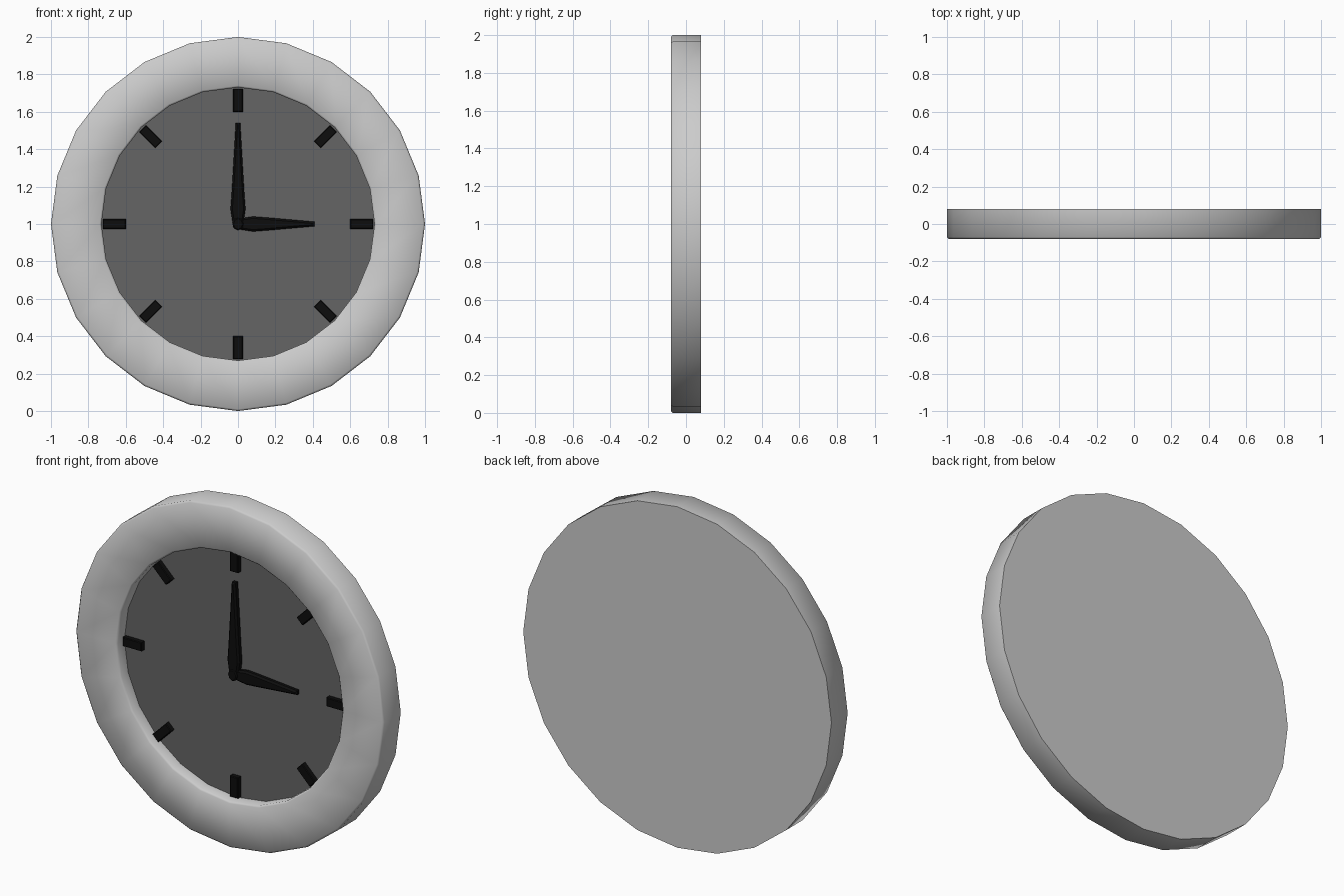
import bpy, bmesh, math
from mathutils import Matrix, Vector

if "Cube" in bpy.data.objects:
    bpy.data.objects.remove(bpy.data.objects["Cube"])

SIDES = 24
CENTRE = Matrix.Translation((0, 0, 1))
DIAL_Y = -0.01


def material(name, value):
    m = bpy.data.materials.new(name)
    m.use_nodes = True
    colour = (value, value, value, 1)
    m.diffuse_color = colour
    m.node_tree.nodes["Principled BSDF"].inputs["Base Color"].default_value = colour
    return m


light_grey = material("light grey", 0.6)
dark_grey = material("dark grey", 0.13)
black = material("black", 0.004)


def finish(bm, name, mat, smooth=None):
    bmesh.ops.recalc_face_normals(bm, faces=bm.faces)
    mesh = bpy.data.meshes.new(name)
    bm.to_mesh(mesh)
    bm.free()
    mesh.transform(CENTRE)
    mesh.materials.append(mat)
    obj = bpy.data.objects.new(name, mesh)
    bpy.context.collection.objects.link(obj)
    if smooth:
        bpy.ops.object.select_all(action="DESELECT")
        obj.select_set(True)
        bpy.context.view_layer.objects.active = obj
        bpy.ops.object.shade_smooth_by_angle(angle=math.radians(smooth))
    return obj


def ring_of_verts(bm, radius, y):
    angles = [math.tau * i / SIDES for i in range(SIDES)]
    return [bm.verts.new((radius * math.sin(a), y, radius * math.cos(a))) for a in angles]


def lathe(name, profile, mat, cap_first=False, cap_last=False, smooth=None):
    """Turn (radius, y) points around the clock axis."""
    bm = bmesh.new()
    rings = [ring_of_verts(bm, r, y) for r, y in profile]
    for a, b in zip(rings, rings[1:]):
        for i in range(SIDES):
            j = (i + 1) % SIDES
            bm.faces.new((a[i], a[j], b[j], b[i]))
    if cap_first:
        bm.faces.new(rings[0])
    if cap_last:
        bm.faces.new(rings[-1])
    return finish(bm, name, mat, smooth)


def plate(name, outline, front, back, turn, bevel):
    """Extrude an (x, z) outline in y, round it and turn it clockwise."""
    bm = bmesh.new()
    face = bm.faces.new([bm.verts.new((x, back, z)) for x, z in outline])
    out = bmesh.ops.extrude_face_region(bm, geom=[face])
    verts = [v for v in out["geom"] if isinstance(v, bmesh.types.BMVert)]
    bmesh.ops.translate(bm, verts=verts, vec=Vector((0, front - back, 0)))
    edges = [e for e in bm.edges if all(abs(v.co.y - front) < 1e-5 for v in e.verts)]
    bmesh.ops.bevel(bm, geom=edges, offset=bevel, segments=1, affect="EDGES")
    bm.transform(Matrix.Rotation(math.radians(turn), 4, "Y"))
    return finish(bm, name, black)


# Case with a softened front rim, recessed inner wall and closed back
lathe("case", [(1, 0.08), (1, -0.07), (0.99, -0.08), (0.74, -0.08),
               (0.73, -0.07), (0.73, DIAL_Y + 0.01)],
      light_grey, cap_first=True, smooth=50)

# Dial
lathe("dial", [(0.73, DIAL_Y)], dark_grey, cap_last=True)

# Hour marks
for i in range(8):
    plate(f"hour_mark_{i + 1}", [(-0.026, 0.6), (0.026, 0.6), (0.026, 0.722), (-0.026, 0.722)],
          DIAL_Y - 0.03, DIAL_Y, 45 * i, 0.004)


def hand(name, length, front, turn):
    half = [(0.025, -0.02), (0.04, 0.08), (0.034, 0.16), (0.012, length)]
    outline = half + [(-x, z) for x, z in reversed(half)]
    plate(name, outline, front, DIAL_Y - 0.008, turn, 0.01)


# Hands and their pivot
hand("minute_hand", 0.54, DIAL_Y - 0.04, 0)
hand("hour_hand", 0.41, DIAL_Y - 0.035, 90)
hub = [(0.03 * math.sin(math.tau * k / 8), 0.035 * math.cos(math.tau * k / 8)) for k in range(8)]
plate("hand_pivot", hub, DIAL_Y - 0.045, DIAL_Y, 0, 0.006)
